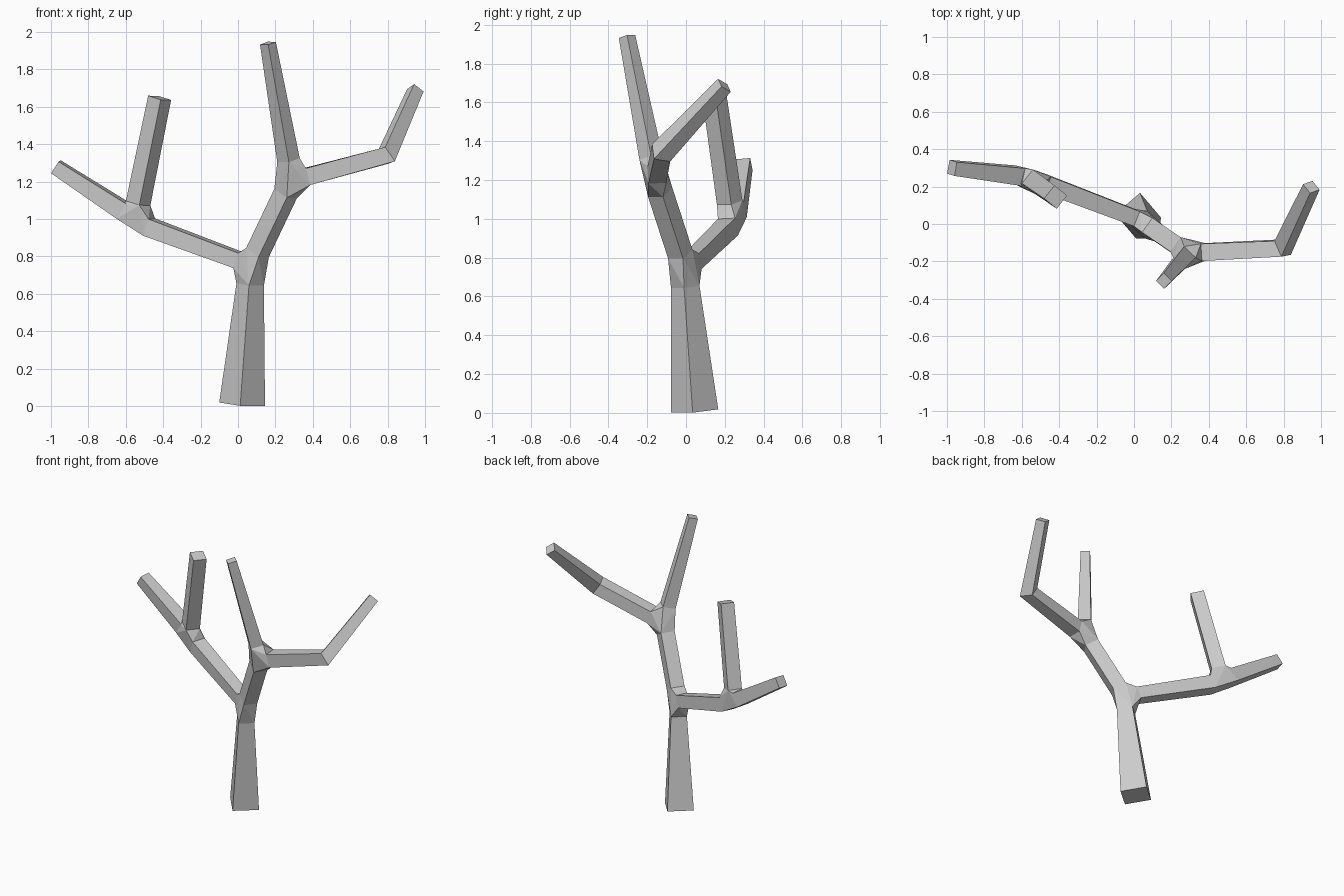
import bpy, bmesh
from mathutils import Vector

if "Cube" in bpy.data.objects:
    bpy.data.objects.remove(bpy.data.objects["Cube"])

bm = bmesh.new()


def branch(stations, ref, cap_start=False, cap_end=False):
    """Square tube along (x, y, z, half_diagonal) stations; returns its end rings."""
    pts = [Vector(s[:3]) for s in stations]
    rings = []
    for i, p in enumerate(pts):
        before = (p - pts[i - 1]).normalized() if i else Vector()
        after = (pts[i + 1] - p).normalized() if i < len(pts) - 1 else Vector()
        n = (before + after).normalized()
        ref_v = Vector(ref)
        a = (ref_v - n * ref_v.dot(n)).normalized()
        b = n.cross(a)
        r = stations[i][3]
        rings.append([bm.verts.new(p + d * r) for d in (a, b, -a, -b)])
    for lo, hi in zip(rings, rings[1:]):
        for k in range(4):
            j = (k + 1) % 4
            bm.faces.new((lo[k], lo[j], hi[j], hi[k]))
    if cap_start:
        bm.faces.new(rings[0][::-1])
    if cap_end:
        bm.faces.new(rings[-1])
    return rings[0], rings[-1]


def fork(*rings):
    """Hull joining three branch ends, left open where the branches attach."""
    res = bmesh.ops.convex_hull(bm, input=[v for r in rings for v in r])
    inner = [f for f in res["geom"] if isinstance(f, bmesh.types.BMFace)
             and any(all(v in r for v in f.verts) for r in rings)]
    bmesh.ops.delete(bm, geom=list(set(inner)), context='FACES_ONLY')


# Trunk and the limb above it
_, trunk_top = branch([(0.022, 0.044, 0.010, 0.123), (0.065, -0.004, 0.65, 0.074)],
                      (-0.08, -1, 0), cap_start=True)
limb_low, limb_top = branch([(0.104, -0.03, 0.82, 0.067), (0.255, -0.133, 1.137, 0.067)],
                            (0.1, -1, -0.35))

# Top branch and bent right branch
top_low, _ = branch([(0.27, -0.18, 1.315, 0.061), (0.16, -0.304, 1.94, 0.043)],
                    (0, -1, 0), cap_end=True)
right_low, _ = branch([(0.372, -0.15, 1.228, 0.065), (0.795, -0.128, 1.34, 0.065),
                       (0.948, 0.198, 1.688, 0.047)], (-0.02, -0.095, 0.085), cap_end=True)

# Left limb with its outer branch and upright branch
left_low, left_end = branch([(0.003, 0.034, 0.78, 0.06), (-0.475, 0.216, 0.957, 0.067)],
                            (-0.01, -0.1, 0.085))
outer_low, _ = branch([(-0.615, 0.258, 1.045, 0.068), (-0.973, 0.30, 1.279, 0.053)],
                      (0.025, -0.1, 0.07), cap_end=True)
upright_low, _ = branch([(-0.534, 0.225, 1.085, 0.067), (-0.419, 0.144, 1.648, 0.063)],
                        (0.1, -1, -0.15), cap_end=True)

# Forks
fork(trunk_top, limb_low, left_low)
fork(limb_top, top_low, right_low)
fork(left_end, outer_low, upright_low)

bmesh.ops.recalc_face_normals(bm, faces=bm.faces)
mesh = bpy.data.meshes.new("bare_tree")
bm.to_mesh(mesh)
bm.free()
bpy.context.collection.objects.link(bpy.data.objects.new("bare_tree", mesh))
